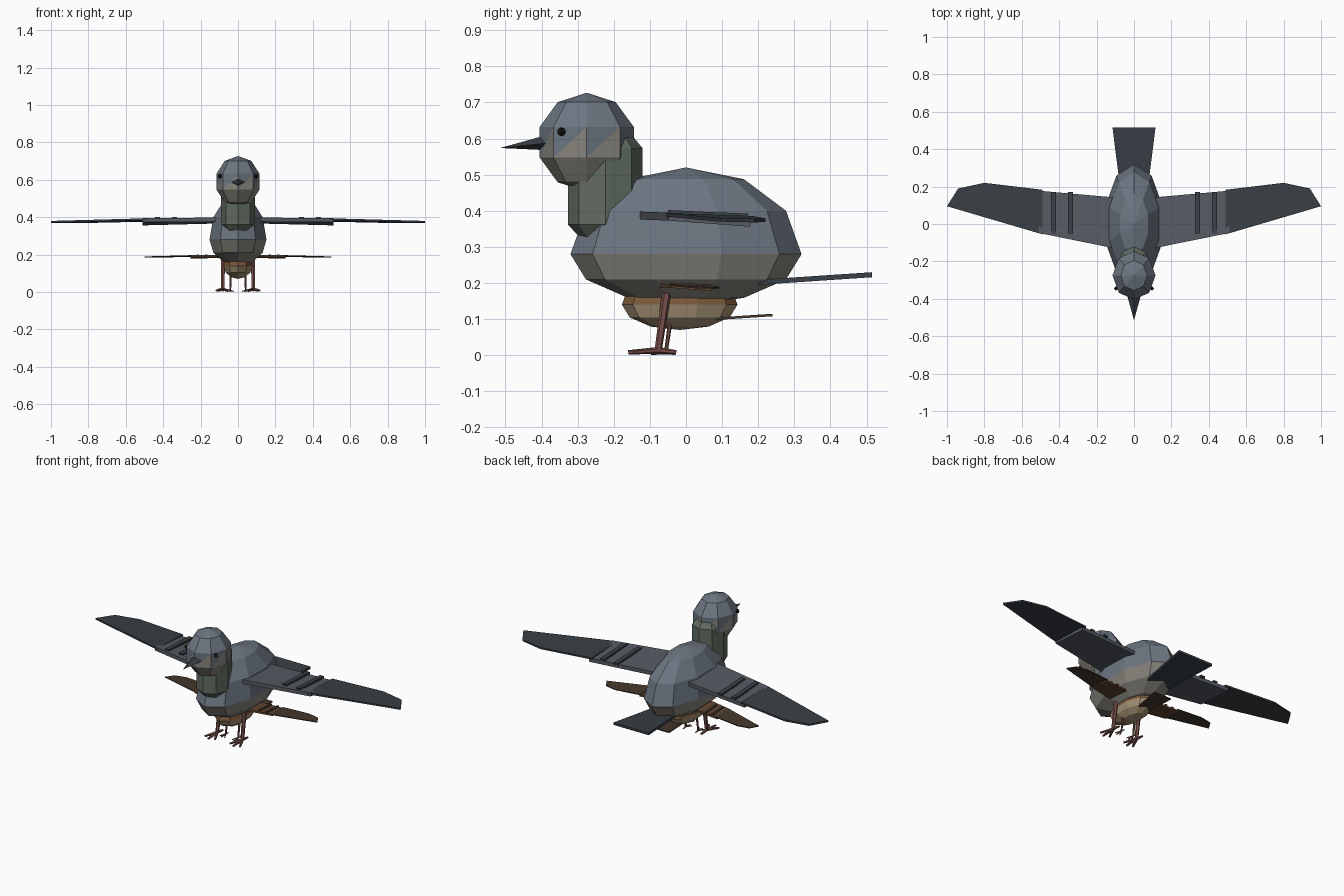
import bpy, bmesh, math
from mathutils import Vector

if "Cube" in bpy.data.objects:
    bpy.data.objects.remove(bpy.data.objects["Cube"])


def material(name, rgb):
    m = bpy.data.materials.new(name)
    m.diffuse_color = (*rgb, 1)
    m.use_nodes = True
    m.node_tree.nodes["Principled BSDF"].inputs["Base Color"].default_value = m.diffuse_color
    return m


def build_bird(prefix, scale, y_off, colours):
    mats = {k: material(f"{prefix}_{k}", c) for k, c in colours.items()}

    def finish(bm, name, *keys, split_z=None):
        bmesh.ops.recalc_face_normals(bm, faces=bm.faces)
        if split_z is not None:          # upper / lower plumage colours
            bmesh.ops.triangulate(bm, faces=bm.faces)
            for f in bm.faces:
                f.material_index = int(f.calc_center_median().z < split_z)
        for v in bm.verts:
            v.co = v.co * scale + Vector((0, y_off, 0))
        me = bpy.data.meshes.new(f"{prefix}_{name}")
        bm.to_mesh(me)
        bm.free()
        for k in keys:
            me.materials.append(mats[k])
        ob = bpy.data.objects.new(f"{prefix}_{name}", me)
        bpy.context.collection.objects.link(ob)

    def ball(name, centre, radii, low, segs, rings, *keys):
        bm = bmesh.new()
        bmesh.ops.create_uvsphere(bm, u_segments=segs, v_segments=rings, radius=1)
        for v in bm.verts:
            rz = radii[2] if v.co.z > 0 else low
            v.co = Vector((v.co.x * radii[0], v.co.y * radii[1], v.co.z * rz)) + Vector(centre)
        finish(bm, name, *keys, split_z=centre[2])

    def slab(name, outline, thick, key):
        bm = bmesh.new()
        h = Vector((0, 0, thick / 2))
        top = [bm.verts.new(Vector(p) + h) for p in outline]
        bot = [bm.verts.new(Vector(p) - h) for p in outline]
        bm.faces.new(top)
        bm.faces.new(bot[::-1])
        n = len(top)
        for i in range(n):
            j = (i + 1) % n
            bm.faces.new((top[i], bot[i], bot[j], top[j]))
        finish(bm, name, key)

    def rod(name, a, b, r1, r2, key):
        a, b = Vector(a), Vector(b)
        bm = bmesh.new()
        bmesh.ops.create_cone(bm, cap_ends=True, segments=6, radius1=r1, radius2=r2,
                              depth=(b - a).length)
        q = (b - a).to_track_quat('Z', 'Y')
        for v in bm.verts:
            v.co = q @ v.co + (a + b) / 2
        finish(bm, name, key)

    # body and head
    ball("body", (0, 0, 0.28), (0.16, 0.32, 0.24), 0.14, 10, 6, "back", "belly")
    ball("head", (0, -0.275, 0.59), (0.121, 0.137, 0.137), 0.137, 8, 5, "back", "belly")

    # neck: bevelled octagonal column
    bm = bmesh.new()
    loops = []
    for r, z in [(0.06, 0.315), (0.1035, 0.362), (0.1035, 0.573), (0.065, 0.62)]:
        loops.append([bm.verts.new((0.88 * r * math.cos(i * math.pi / 4),
                                    -0.2235 + r * math.sin(i * math.pi / 4), z))
                      for i in range(8)])
    for a, b in zip(loops, loops[1:]):
        for i in range(8):
            j = (i + 1) % 8
            bm.faces.new((a[i], a[j], b[j], b[i]))
    bm.faces.new(loops[0])
    bm.faces.new(loops[-1])
    finish(bm, "neck", "neck")

    # beak
    bm = bmesh.new()
    tip = bm.verts.new((0, -0.515, 0.574))
    base = [bm.verts.new(p) for p in [(0, -0.385, 0.61), (0.037, -0.38, 0.588),
                                      (0, -0.385, 0.568), (-0.037, -0.38, 0.588)]]
    bm.faces.new(base)
    for i in range(4):
        bm.faces.new((base[i], base[(i + 1) % 4], tip))
    finish(bm, "beak", "dark")

    # tail
    slab("tail", [(-0.075, 0.2, 0.202), (0.075, 0.2, 0.202),
                  (0.115, 0.515, 0.223), (-0.115, 0.515, 0.223)], 0.014, "dark")

    for side, s in (("left", -1), ("right", 1)):
        # eye
        bm = bmesh.new()
        bmesh.ops.create_uvsphere(bm, u_segments=4, v_segments=4, radius=0.012)
        bmesh.ops.translate(bm, verts=bm.verts, vec=(s * 0.097, -0.345, 0.619))
        finish(bm, f"{side}_eye", "eye")

        # wing: inner panel, bars and outer flight feathers
        def mir(pts):
            return [(s * x, y, z) for x, y, z in pts]
        slab(f"{side}_inner_wing", mir([(0.08, -0.135, 0.387), (0.51, -0.048, 0.384),
                                        (0.51, 0.178, 0.367), (0.08, 0.14, 0.378)]), 0.022, "wing")
        slab(f"{side}_outer_wing", mir([(0.49, -0.055, 0.389), (1.0, 0.095, 0.375),
                                        (0.94, 0.19, 0.373), (0.80, 0.22, 0.374),
                                        (0.49, 0.183, 0.381)]), 0.010, "dark")
        for i, x in enumerate((0.34, 0.43)):
            slab(f"{side}_wing_bar_{i + 1}",
                 mir([(x - 0.013, -0.05, 0.396), (x + 0.013, -0.05, 0.396),
                      (x + 0.013, 0.172, 0.386), (x - 0.013, 0.172, 0.386)]), 0.012, "dark")

        # leg and toes
        ankle = (s * 0.082, -0.077, 0.014)
        rod(f"{side}_leg", (s * 0.08, -0.05, 0.2), ankle, 0.013, 0.010, "leg")
        for i, (dx, y, z) in enumerate([(0, -0.16, 0.008), (-0.033, -0.145, 0.008),
                                        (0.033, -0.145, 0.008), (0, -0.027, 0.008)]):
            rod(f"{side}_toe_{i + 1}", ankle, (ankle[0] + dx, y, z), 0.009, 0.006, "leg")


# large grey bird
build_bird("large_bird", 1.0, 0.0, {
    "back": (0.15, 0.18, 0.22), "belly": (0.24, 0.23, 0.20), "neck": (0.12, 0.15, 0.12),
    "wing": (0.09, 0.105, 0.125), "dark": (0.04, 0.05, 0.06), "eye": (0.01, 0.01, 0.01),
    "leg": (0.19, 0.08, 0.07)})

# small brown bird nested below it, half size
build_bird("small_bird", 0.5, -0.0175, {
    "back": (0.20, 0.10, 0.045), "belly": (0.38, 0.29, 0.18), "neck": (0.20, 0.10, 0.045),
    "wing": (0.12, 0.06, 0.03), "dark": (0.06, 0.04, 0.025), "eye": (0.01, 0.01, 0.01),
    "leg": (0.17, 0.08, 0.06)})
